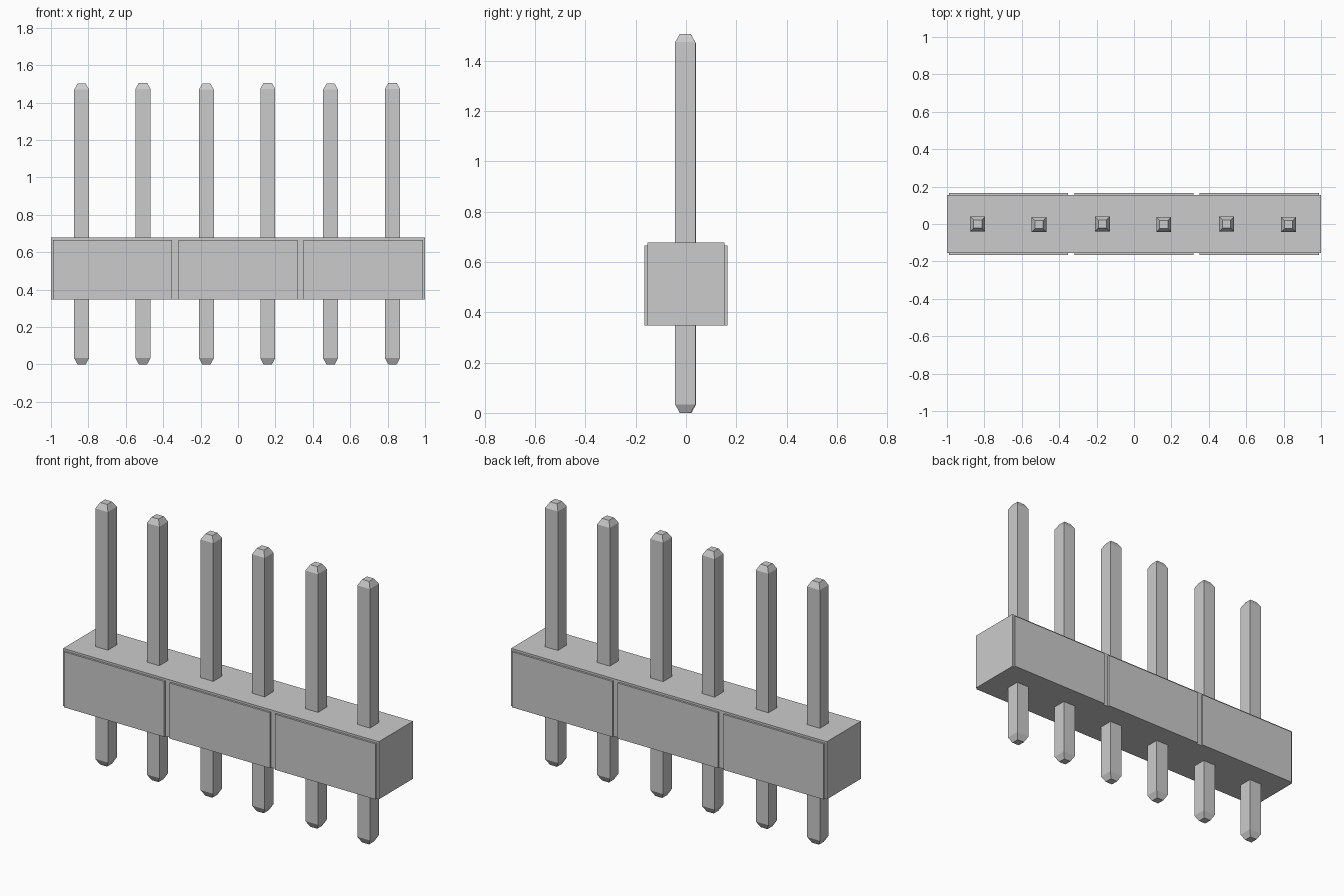
import bpy, bmesh
from mathutils import Vector, Matrix

if "Cube" in bpy.data.objects:
    bpy.data.objects.remove(bpy.data.objects["Cube"])


def add_object(name, bm):
    bmesh.ops.recalc_face_normals(bm, faces=bm.faces)
    mesh = bpy.data.meshes.new(name)
    bm.to_mesh(mesh)
    bm.free()
    obj = bpy.data.objects.new(name, mesh)
    bpy.context.collection.objects.link(obj)
    return obj


# Housing block: cut along the panel borders, then raise the panels front and back
Z0, Z1, PANEL_TOP = 0.348, 0.678, 0.666
CORE_Y, PANEL_Y = 0.154, 0.165
PANELS = [(-0.988, -0.352), (-0.318, 0.318), (0.35, 0.988)]

bm = bmesh.new()
size = Matrix.Diagonal((2, 2 * CORE_Y, Z1 - Z0, 1))
bmesh.ops.create_cube(bm, size=1, matrix=Matrix.Translation((0, 0, (Z0 + Z1) / 2)) @ size)


def cut(co, normal):
    geom = bm.verts[:] + bm.edges[:] + bm.faces[:]
    bmesh.ops.bisect_plane(bm, geom=geom, plane_co=co, plane_no=normal)


for span in PANELS:
    for x in span:
        cut((x, 0, 0), (1, 0, 0))
cut((0, 0, PANEL_TOP), (0, 0, 1))

bm.normal_update()
panel_faces = []
for f in bm.faces:
    c = f.calc_center_median()
    if abs(f.normal.y) > 0.9 and c.z < PANEL_TOP - 0.001 and any(a < c.x < b for a, b in PANELS):
        panel_faces.append(f)
for f in bmesh.ops.extrude_discrete_faces(bm, faces=panel_faces)["faces"]:
    side = 1 if f.calc_center_median().y > 0 else -1
    for v in f.verts:
        v.co.y = side * PANEL_Y
bmesh.ops.recalc_face_normals(bm, faces=bm.faces)
bmesh.ops.dissolve_limit(bm, angle_limit=0.01, verts=bm.verts, edges=bm.edges)
add_object("housing", bm)


# Square pins with tapered tips at both ends
def add_pin(name, x, y, top):
    bm = bmesh.new()
    rings = []
    for half, z in [(0.022, 0), (0.04, 0.034), (0.04, top - 0.032), (0.022, top)]:
        rings.append([bm.verts.new(Vector((x + sx * half, y + sy * half, z)))
                      for sx, sy in [(-1, -1), (1, -1), (1, 1), (-1, 1)]])
    for lower, upper in zip(rings, rings[1:]):
        for i in range(4):
            j = (i + 1) % 4
            bm.faces.new((lower[i], lower[j], upper[j], upper[i]))
    bm.faces.new(rings[0][::-1])
    bm.faces.new(rings[-1])
    add_object(name, bm)


for i, x in enumerate([-0.836, -0.508, -0.169, 0.159, 0.495, 0.826]):
    odd = i % 2
    add_pin(f"pin_{i + 1}", x, -0.003 * odd, 1.501 + 0.005 * odd)
